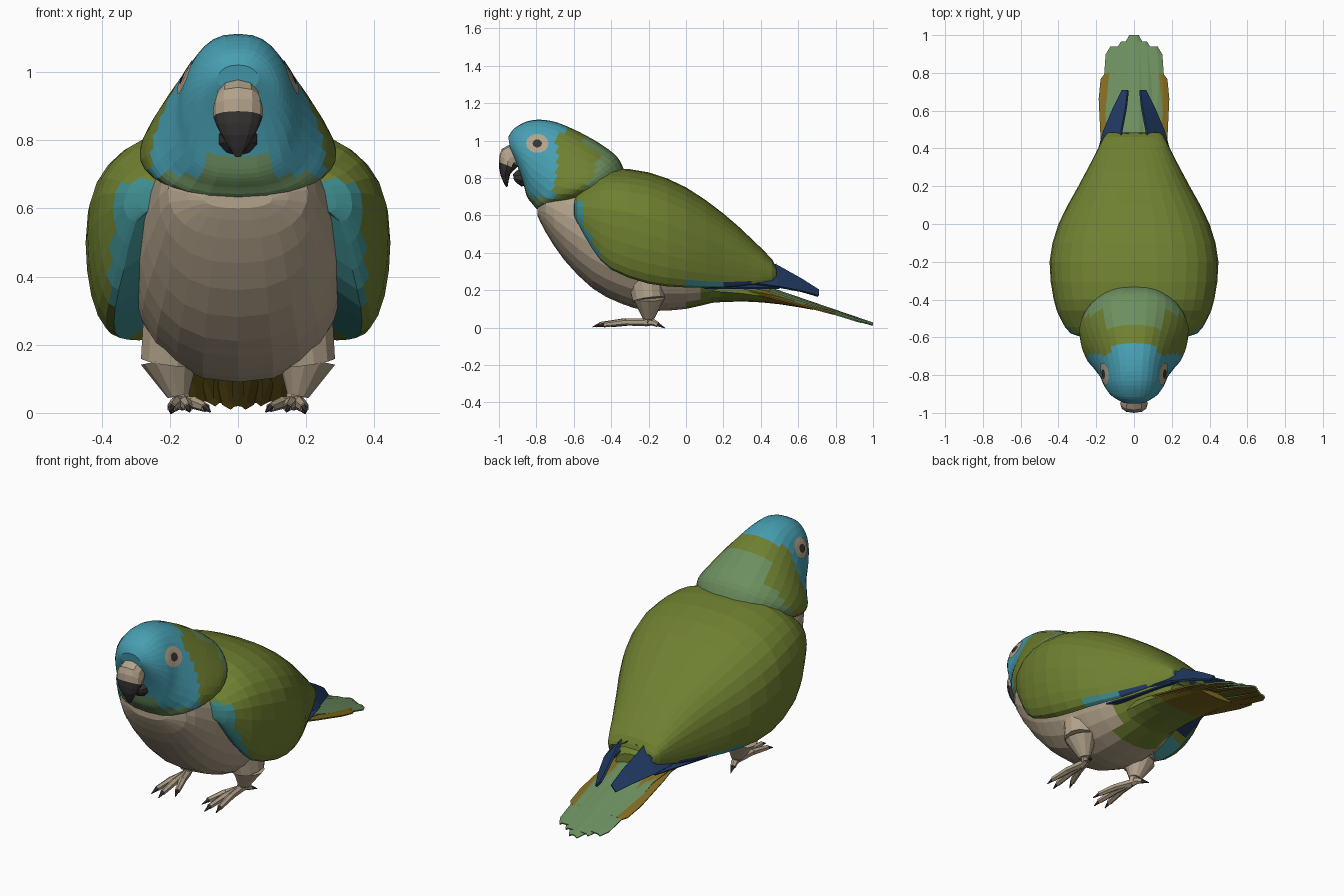
import bpy, bmesh, math
from mathutils import Vector
from mathutils.bvhtree import BVHTree

if "Cube" in bpy.data.objects:
    bpy.data.objects.remove(bpy.data.objects["Cube"])


def mat(name, r, g, b):
    m = bpy.data.materials.new(name)
    m.diffuse_color = (r, g, b, 1)
    m.use_nodes = True
    m.node_tree.nodes["Principled BSDF"].inputs["Base Color"].default_value = m.diffuse_color
    return m


BLUE = mat("head blue", .062, .34, .44)
OLIVE = mat("olive green", .158, .215, .03)
SAGE = mat("sage green", .15, .275, .115)
BEIGE = mat("beige", .45, .365, .26)
BLACK = mat("beak black", .038, .033, .033)
NAVY = mat("flight feather navy", .015, .042, .125)
OCHRE = mat("ochre", .225, .15, .015)
TEAL = mat("wing teal", .05, .27, .28)


def finish(name, bm, mats, rule=None, mirror=False):
    """Turn a bmesh into an object, colouring faces by a rule on their centre."""
    bmesh.ops.recalc_face_normals(bm, faces=bm.faces)
    top = max(bm.faces, key=lambda f: f.calc_center_median().z)
    top.normal_update()
    if top.normal.z < 0:
        bmesh.ops.reverse_faces(bm, faces=bm.faces)
    for f in bm.faces:
        if rule:
            f.material_index = rule(f.calc_center_median())
    me = bpy.data.meshes.new(name)
    bm.to_mesh(me)
    bm.free()
    for m in mats:
        me.materials.append(m)
    ob = bpy.data.objects.new(name, me)
    bpy.context.collection.objects.link(ob)
    if mirror:
        ob.modifiers.new("mirror", 'MIRROR')
    return ob


def smooth(secs, n):
    """Catmull-Rom interpolation between section tuples."""
    out = []
    for i in range(len(secs) - 1):
        p0, p1, p2, p3 = (secs[max(i - 1, 0)], secs[i], secs[i + 1],
                          secs[min(i + 2, len(secs) - 1)])
        for k in range(n):
            t = k / n
            out.append(tuple(.5 * (2 * b + (c - a) * t + (2 * a - 5 * b + 4 * c - d) * t * t
                                   + (3 * b - a - 3 * c + d) * t ** 3)
                             for a, b, c, d in zip(p0, p1, p2, p3)))
    return out + [secs[-1]]


def skin(rings, closed=True):
    bm = bmesh.new()
    vs = [[bm.verts.new(p) for p in r] for r in rings]
    n = len(rings[0])
    for a, b in zip(vs, vs[1:]):
        for i in range(n if closed else n - 1):
            j = (i + 1) % n
            bm.faces.new((a[i], a[j], b[j], b[i]))
    if closed:
        bm.faces.new(vs[0])
        bm.faces.new(vs[-1])
    return bm


def oval(sec, n, egg=0, power=1):
    """Ring across the symmetry plane from (yA, zA) low to (yB, zB) high, half width w."""
    ya, za, yb, zb, w = sec
    ring = []
    for i in range(n):
        t = 2 * math.pi * i / n
        c, s = math.cos(t), math.sin(t)
        s = math.copysign(abs(s) ** power, s) if abs(s) > 1e-6 else 0
        k = (1 - c) / 2
        ring.append((w * s * (1 + egg * c), ya + (yb - ya) * k, za + (zb - za) * k))
    return ring


def loft(name, secs, n, mats, rule=None, sub=2, egg=0, power=1):
    rings = [oval(s, n, egg, power) for s in smooth(secs, sub)]
    return finish(name, skin(rings), mats, rule)


def rod(bm, p, q, r1, r2, seg=6):
    p, q = Vector(p), Vector(q)
    d = q - p
    mx = d.to_track_quat('Z', 'Y').to_matrix().to_4x4()
    mx.translation = (p + q) / 2
    bmesh.ops.create_cone(bm, cap_ends=True, segments=seg, radius1=r1, radius2=r2,
                          depth=d.length, matrix=mx)


# Belly and breast, turning green under the tail
belly = [(-.795, .60, -.795, .66, .10), (-.75, .51, -.75, .80, .205), (-.65, .36, -.65, .85, .25),
         (-.50, .21, -.50, .84, .292), (-.35, .13, -.35, .80, .31), (-.2, .09, -.2, .76, .305),
         (0, .10, 0, .66, .265), (.15, .135, .15, .54, .21), (.3, .15, .3, .38, .165),
         (.45, .145, .45, .26, .12)]
loft("belly", belly, 24, [BEIGE, OLIVE],
     lambda c: 1 if c.y > .08 or (c.y > .0 and c.z < .15) else 0, egg=.05, power=.85)

# Head and neck hood
hood = [(-.94, .95, -.95, 1.02, .06), (-.90, .86, -.915, 1.068, .12), (-.87, .77, -.83, 1.108, .158),
        (-.85, .70, -.72, 1.105, .18), (-.82, .66, -.6, 1.06, .222), (-.785, .63, -.47, .99, .268),
        (-.69, .645, -.37, .915, .285), (-.6, .67, -.33, .84, .25)]


def hood_rule(c):
    if c.z < .70 or (abs(c.x) < .1 and c.z < .76) or (c.y > -.54 and abs(c.x) < .16):
        return 2
    if c.y < (-.63 if c.z > 1.04 else -.695) and abs(c.x) < .255:
        return 0
    return 2 if c.y - .5 * (c.z - .8) > -.51 else 1


head = loft("head_hood", hood, 30, [BLUE, OLIVE, SAGE], hood_rule, sub=4, egg=.14, power=.78)

# Beak
loft("upper_beak", [(-.87, .86, -.92, .985, .06), (-.90, .86, -.985, .955, .07),
                    (-.91, .85, -1.0, .885, .072), (-.94, .82, -.992, .815, .05),
                    (-.953, .757, -.962, .75, .01)],
     12, [BEIGE, BLACK], lambda c: 0 if c.z > .872 else 1, power=.8)
loft("lower_beak", [(-.82, .77, -.82, .87, .06), (-.88, .755, -.89, .85, .058),
                    (-.92, .79, -.925, .82, .03)], 10, [BLACK])

# Eyes: thin discs laid on the head surface
tree = BVHTree.FromPolygons([v.co for v in head.data.vertices],
                            [p.vertices for p in head.data.polygons])


def eye_plate(name, radii, m, lift):
    bm = bmesh.new()

    def on_head(y, z):
        hit, nor, _, _ = tree.ray_cast(Vector((1, y, z)), Vector((-1, 0, 0)))
        return bm.verts.new(hit + Vector((lift, 0, 0)))
    mid = on_head(-.795, .985)
    rings = [[on_head(-.795 + r * math.cos(i * math.pi / 7), .985 + .85 * r * math.sin(i * math.pi / 7))
              for i in range(14)] for r in radii]
    for i in range(14):
        j = (i + 1) % 14
        bm.faces.new((mid, rings[0][i], rings[0][j]))
        for a, b in zip(rings, rings[1:]):
            bm.faces.new((a[i], b[i], b[j], a[j]))
    finish(name, bm, [m], mirror=True)


eye_plate("eye_ring", (.02, .04, .06), BEIGE, .005)
eye_plate("pupil", (.012, .025), BLACK, .009)

# Folded wings meeting over the back: y, top z, widest z, half width, lower edge z, lower edge x
wing = [(-.60, .70, .62, .25, .60, .24), (-.58, .74, .61, .335, .56, .30), (-.50, .80, .585, .39, .42, .335),
        (-.40, .85, .55, .425, .31, .36), (-.2, .83, .50, .447, .235, .36), (0, .75, .43, .40, .215, .325),
        (.2, .61, .37, .295, .215, .255), (.35, .475, .33, .215, .23, .195), (.46, .365, .30, .16, .25, .145),
        (.485, .31, .295, .13, .28, .12)]


def wing_ring(s):
    y, zt, zm, w, zb, xb = s
    half = []
    for i in range(9):
        a = math.pi / 2 * i / 8
        half.append((w * math.sin(a) ** .8, y, zm + (zt - zm) * max(0, math.cos(a)) ** .8))
    for i in range(1, 6):
        a = math.pi / 2 * i / 5
        half.append((xb + (w - xb) * math.cos(a), y, zm - (zm - zb) * math.sin(a)))
    half.append((max(xb - .10, .01), y, zb + .07))
    return [(-x, yy, z) for x, yy, z in half[:0:-1]] + half


def wing_rule(c):
    lower = .20 + max(0, -.2 - c.y) * .9
    if c.y < -.53 and c.z < .68 or c.y < -.2 and c.z < lower + .10 and abs(c.x) < .37:
        return 1
    if c.z < .24 and c.y > -.05:
        return 2 if c.y > .2 else 1
    return 1 if c.y < 0 and abs(c.x) < .32 and c.z < .36 else 0


finish("folded_wings", skin([wing_ring(s) for s in smooth(wing, 2)], False),
       [OLIVE, TEAL, NAVY], wing_rule)


def feather(name, rows, mats, thick=.008):
    ob = finish(name, skin(rows, False), mats, mirror=True)
    so = ob.modifiers.new("thickness", 'SOLIDIFY')
    so.thickness = thick
    so.material_offset = len(mats) - 1
    return ob


# Long flight feathers at the wing tips
feather("flight_feathers", [[(.06, .38, .38), (.195, .36, .24)], [(.07, .49, .335), (.165, .49, .222)],
                            [(.045, .62, .262), (.11, .62, .198)], [(.035, .71, .205), (.065, .71, .172)]],
        [NAVY], .012)
feather("flight_feathers_lower", [[(.18, .1, .25), (.28, .1, .215)], [(.15, .25, .25), (.23, .25, .213)],
                                  [(.09, .5, .25), (.162, .5, .215)]], [NAVY])

# Tail feathers, fanned and stepped: centre pair longest
for i in range(4):
    tip_y = (1.0, .965, .94, .80)[i]
    x0, x1 = .035 * i, (0, .045, .10, .127)[i]
    drop = .006 * i + .004 * i * i
    rows = []
    for t, w in ((0, .05), (.35, .06), (.75, .06), (.94, .05), (1, .025)):
        y = .25 + (tip_y - .25) * t
        x = x0 + (x1 - x0) * min(1, t * 1.5)
        z = .28 - .342 * (y - .25) - drop * (1 - .8 * t)
        lo = max(0, x - .03 * (i > 0))
        rows.append([(lo, y, z + .004), (x + w * .5, y, z + .002), (x + w, y, z - .008)])
    feather("tail_feather_%d" % (i + 1), rows, [OCHRE if i == 3 else SAGE, OCHRE])

# Under-tail feathers filling down to the tail
loft("under_tail_coverts", [(.1, .13, .1, .3, .17), (.3, .14, .3, .25, .17), (.5, .125, .5, .19, .15),
                            (.68, .095, .68, .125, .11)], 14, [OLIVE, OCHRE],
     lambda c: 1 if c.y > .42 else 0)

# Thighs
bm = bmesh.new()
rod(bm, (.18, -.22, .30), (.20, -.20, .15), .10, .088, 12)
rod(bm, (.199, -.20, .16), (.175, -.20, .05), .088, .032, 12)
finish("thighs", bm, [BEIGE], mirror=True)

# Feet and claws
bm, claws = bmesh.new(), bmesh.new()
rod(bm, (.175, -.19, .10), (.165, -.21, .03), .028, .024)
for ex, ey in ((.195, -.44), (.145, -.46), (.095, -.40), (.185, -.15)):
    a = Vector((.165, -.21, .028))
    e = Vector((ex, ey, .016))
    m = a.lerp(e, .5) + Vector((0, 0, .008))
    rod(bm, a, m, .021, .018)
    rod(bm, m, e, .019, .014)
    d = (e - a).normalized()
    rod(claws, e, e + d * .04 - Vector((0, 0, .011)), .011, .002, 5)
finish("feet", bm, [BEIGE], mirror=True)
finish("claws", claws, [BLACK], mirror=True)
